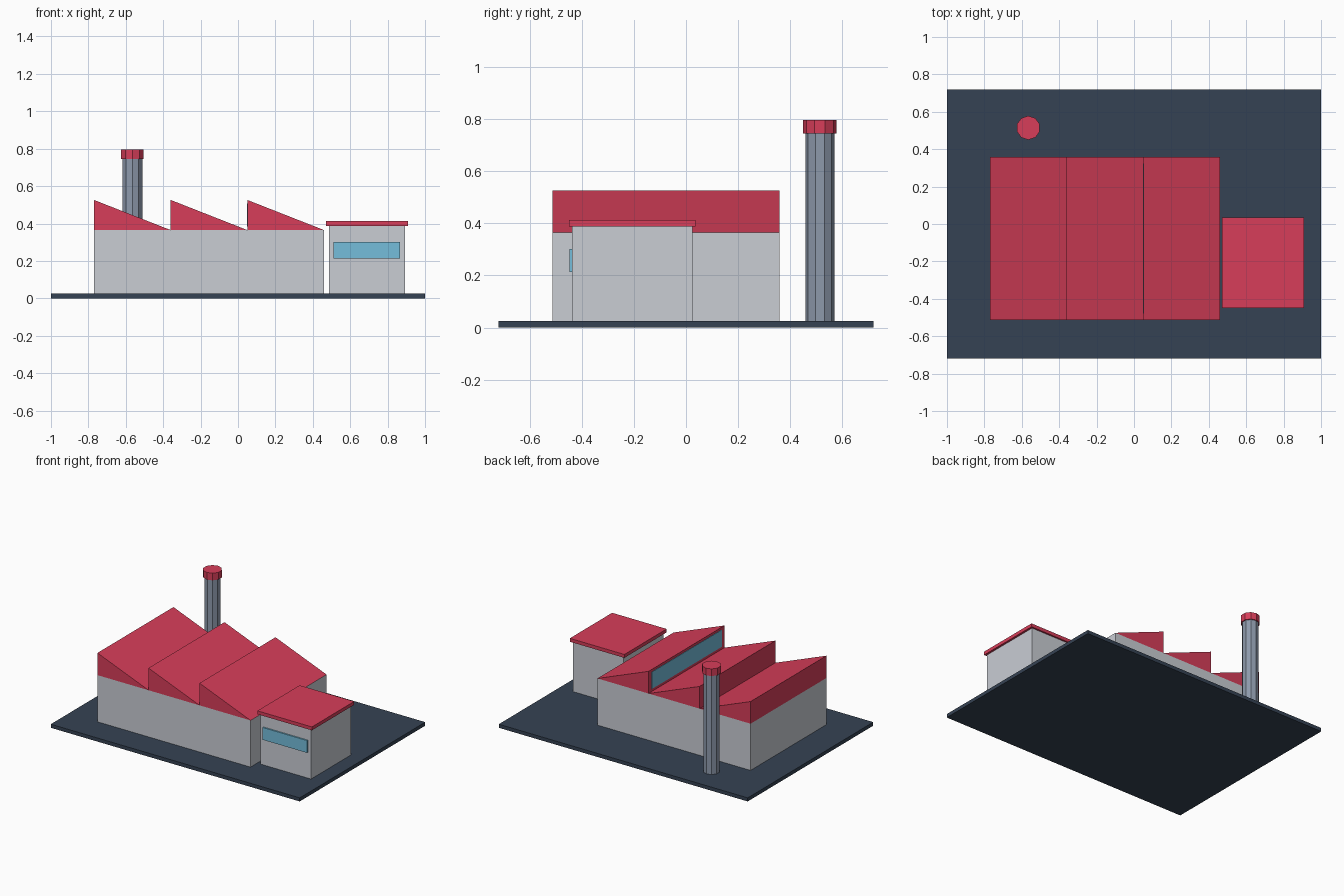
import bpy, bmesh

if "Cube" in bpy.data.objects:
    bpy.data.objects.remove(bpy.data.objects["Cube"])


def material(name, r, g, b):
    # sRGB bytes to linear colour
    m = bpy.data.materials.new(name)
    m.diffuse_color = [(c / 255) ** 2.2 for c in (r, g, b)] + [1]
    m.use_nodes = True
    m.node_tree.nodes["Principled BSDF"].inputs["Base Color"].default_value = m.diffuse_color
    return m


RED = material("red", 214, 64, 90)
WALL = material("pale_grey", 200, 204, 211)
SLATE = material("slate", 56, 68, 84)
STEEL = material("steel", 140, 152, 170)
GLASS = material("glass", 116, 188, 218)


def finish(bm, name, mat):
    bmesh.ops.recalc_face_normals(bm, faces=bm.faces)
    mesh = bpy.data.meshes.new(name)
    bm.to_mesh(mesh)
    bm.free()
    mesh.materials.append(mat)
    obj = bpy.data.objects.new(name, mesh)
    bpy.context.collection.objects.link(obj)
    return obj


def prism(name, profile, y0, y1, mat):
    # extrude an x-z profile along y
    bm = bmesh.new()
    face = bm.faces.new([bm.verts.new((x, y0, z)) for x, z in profile])
    ext = bmesh.ops.extrude_face_region(bm, geom=[face])["geom"]
    verts = [v for v in ext if isinstance(v, bmesh.types.BMVert)]
    bmesh.ops.translate(bm, verts=verts, vec=(0, y1 - y0, 0))
    return finish(bm, name, mat)


def box(name, x0, x1, y0, y1, z0, z1, mat):
    return prism(name, [(x0, z0), (x1, z0), (x1, z1), (x0, z1)], y0, y1, mat)


def column(name, x, y, z0, z1, r, mat):
    bpy.ops.mesh.primitive_cylinder_add(vertices=10, radius=r, depth=z1 - z0,
                                        location=(x, y, (z0 + z1) / 2))
    obj = bpy.context.object
    obj.name = name
    obj.data.materials.append(mat)


# Ground slab
box("base_slab", -1, 1, -0.72, 0.72, 0, 0.026, SLATE)

# Main hall with sawtooth roof
X0, PITCH, EAVE, PEAK = -0.77, 0.41, 0.365, 0.526
Y0, Y1 = -0.513, 0.359
box("hall_walls", X0, X0 + 3 * PITCH, Y0, Y1, 0.026, EAVE, WALL)
for i in range(3):
    x = X0 + i * PITCH
    prism(f"sawtooth_roof_{i + 1}",
          [(x, EAVE), (x + PITCH, EAVE), (x, PEAK)], Y0, Y1, RED)

# Skylight glazing on the upright face of the last tooth
x = X0 + 2 * PITCH
box("skylight", x - 0.003, x + 0.01, Y0 + 0.035, Y1 - 0.035, EAVE + 0.02, PEAK - 0.018, GLASS)

# Office annex
box("office_walls", 0.487, 0.893, -0.437, 0.024, 0.026, 0.39, WALL)
box("office_roof", 0.47, 0.908, -0.449, 0.036, 0.388, 0.413, RED)
box("office_window", 0.511, 0.867, -0.447, -0.43, 0.213, 0.302, GLASS)

# Chimney
column("chimney_shaft", -0.565, 0.514, 0.001, 0.75, 0.056, STEEL)
column("chimney_cap", -0.565, 0.514, 0.745, 0.797, 0.064, RED)
